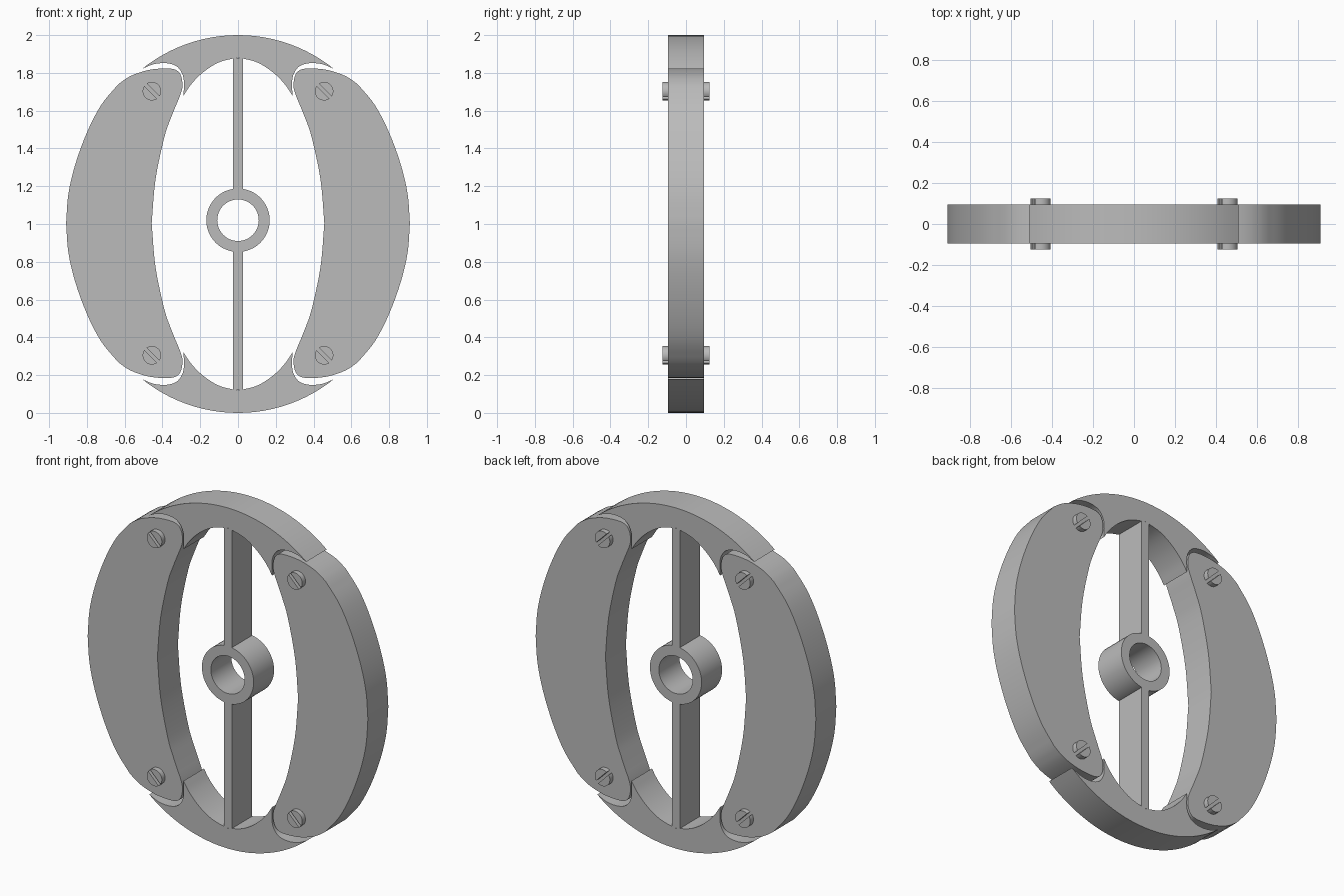
import bpy, bmesh, math
from mathutils import Vector

if "Cube" in bpy.data.objects:
    bpy.data.objects.remove(bpy.data.objects["Cube"])

metal = bpy.data.materials.new("grey metal")
metal.use_nodes = True
grey = (0.5, 0.5, 0.5, 1)
metal.diffuse_color = grey
metal.node_tree.nodes["Principled BSDF"].inputs["Base Color"].default_value = grey

HALF = 0.095       # half thickness of the wheel
HUB_Z = 1.02


def spline(points, steps=6):
    """Smooth open path through x, z points."""
    p = [Vector(q) for q in points]
    p = [2 * p[0] - p[1]] + p + [2 * p[-1] - p[-2]]
    path = []
    for a, b, c, d in zip(p, p[1:], p[2:], p[3:]):
        for i in range(steps):
            t = i / steps
            path.append(0.5 * (2 * b + (c - a) * t + (2 * a - 5 * b + 4 * c - d) * t * t
                               + (3 * b - a - 3 * c + d) * t ** 3))
    return [tuple(q) for q in path] + [tuple(points[-1])]


def arc(cx, cz, r, start, end, n):
    return [(cx + r * math.cos(start + (end - start) * i / n),
             cz + r * math.sin(start + (end - start) * i / n)) for i in range(n + 1)]


def finish(name, bm):
    bmesh.ops.remove_doubles(bm, verts=bm.verts, dist=0.0005)
    bmesh.ops.recalc_face_normals(bm, faces=bm.faces)
    mesh = bpy.data.meshes.new(name)
    bm.to_mesh(mesh)
    bm.free()
    mesh.materials.append(metal)
    obj = bpy.data.objects.new(name, mesh)
    bpy.context.collection.objects.link(obj)
    bpy.ops.object.select_all(action='DESELECT')
    obj.select_set(True)
    bpy.context.view_layer.objects.active = obj
    bpy.ops.object.shade_smooth_by_angle(angle=math.radians(25))


def prism(bm, outline, y0=-HALF, y1=HALF):
    """Extrude an x, z outline from y0 to y1."""
    face = bm.faces.new([bm.verts.new((x, y0, z)) for x, z in outline])
    new = bmesh.ops.extrude_face_region(bm, geom=[face], use_keep_orig=True)["geom"]
    bmesh.ops.translate(bm, vec=(0, y1 - y0, 0),
                        verts=[v for v in new if isinstance(v, bmesh.types.BMVert)])


# Rim caps: outer arc, hooked end, inner arc, mirrored across x
R = 0.81
tip = math.asin(0.51 / R)
outer = arc(0, 2 - R, R, math.pi / 2, math.pi / 2 - tip, 12)
hook = spline([(0.51, 1.82), (0.45, 1.845), (0.385, 1.852), (0.33, 1.838),
               (0.30, 1.805), (0.287, 1.76), (0.288, 1.68)], 3)
inner = spline([(0.288, 1.68), (0.245, 1.743), (0.18, 1.807), (0.1, 1.856), (0, 1.882)], 4)
half = outer + hook[1:] + inner[1:]
cap = half + [(-x, z) for x, z in reversed(half[1:-1])]
for name, flip in (("top_rim_cap", False), ("bottom_rim_cap", True)):
    bm = bmesh.new()
    prism(bm, [(x, 2 - z) if flip else (x, z) for x, z in cap])
    finish(name, bm)

# Side weights: upper half of the outline, mirrored across its mid height
MID = 1.004
outer = spline([(0.91, 0), (0.898, 0.155), (0.862, 0.31), (0.8, 0.48),
                (0.725, 0.625), (0.635, 0.735)], 4)
end = spline([(0.635, 0.735), (0.57, 0.779), (0.475, 0.811), (0.38, 0.82), (0.325, 0.81),
              (0.3, 0.775), (0.294, 0.72), (0.308, 0.672)], 3)
inside = spline([(0.308, 0.672), (0.352, 0.565), (0.39, 0.455), (0.437, 0.23), (0.457, 0)], 4)
upper = outer + end[1:] + inside[1:]
weight = upper + [(x, -z) for x, z in reversed(upper[1:-1])]
for name, side in (("left_weight", 1), ("right_weight", -1)):
    bm = bmesh.new()
    prism(bm, [(side * x, MID + z) for x, z in weight])
    finish(name, bm)

# Slotted screw heads on both faces, each made of two half discs
gap = math.asin(0.009 / 0.049)
for side, side_name in ((1, "left"), (-1, "right")):
    for level, level_name in ((1, "upper"), (-1, "lower")):
        bm = bmesh.new()
        for turn in (-math.pi / 4, math.pi * 3 / 4):
            disc = arc(side * 0.456, MID + level * 0.699, 0.049,
                       turn + gap, turn + math.pi - gap, 16)
            for y in (-1, 1):
                prism(bm, disc, y * (HALF - 0.005), y * 0.125)
        finish(f"{level_name}_{side_name}_screw", bm)

# Hub ring
bm = bmesh.new()
section = [(0.11, -HALF), (0.168, -HALF), (0.168, HALF), (0.11, HALF)]
verts = [bm.verts.new((r, y, HUB_Z)) for r, y in section]
edges = [bm.edges.new((verts[i], verts[(i + 1) % 4])) for i in range(4)]
bmesh.ops.spin(bm, geom=verts + edges, cent=(0, 0, HUB_Z), axis=(0, 1, 0),
               angle=math.tau, steps=48)
finish("hub", bm)

# Spokes joining hub and caps
for name, z0, z1 in (("upper_spoke", HUB_Z + 0.166, 1.88), ("lower_spoke", 0.12, HUB_Z - 0.166)):
    bm = bmesh.new()
    prism(bm, [(-0.026, z0), (0.026, z0), (0.026, z1), (-0.026, z1)])
    finish(name, bm)
